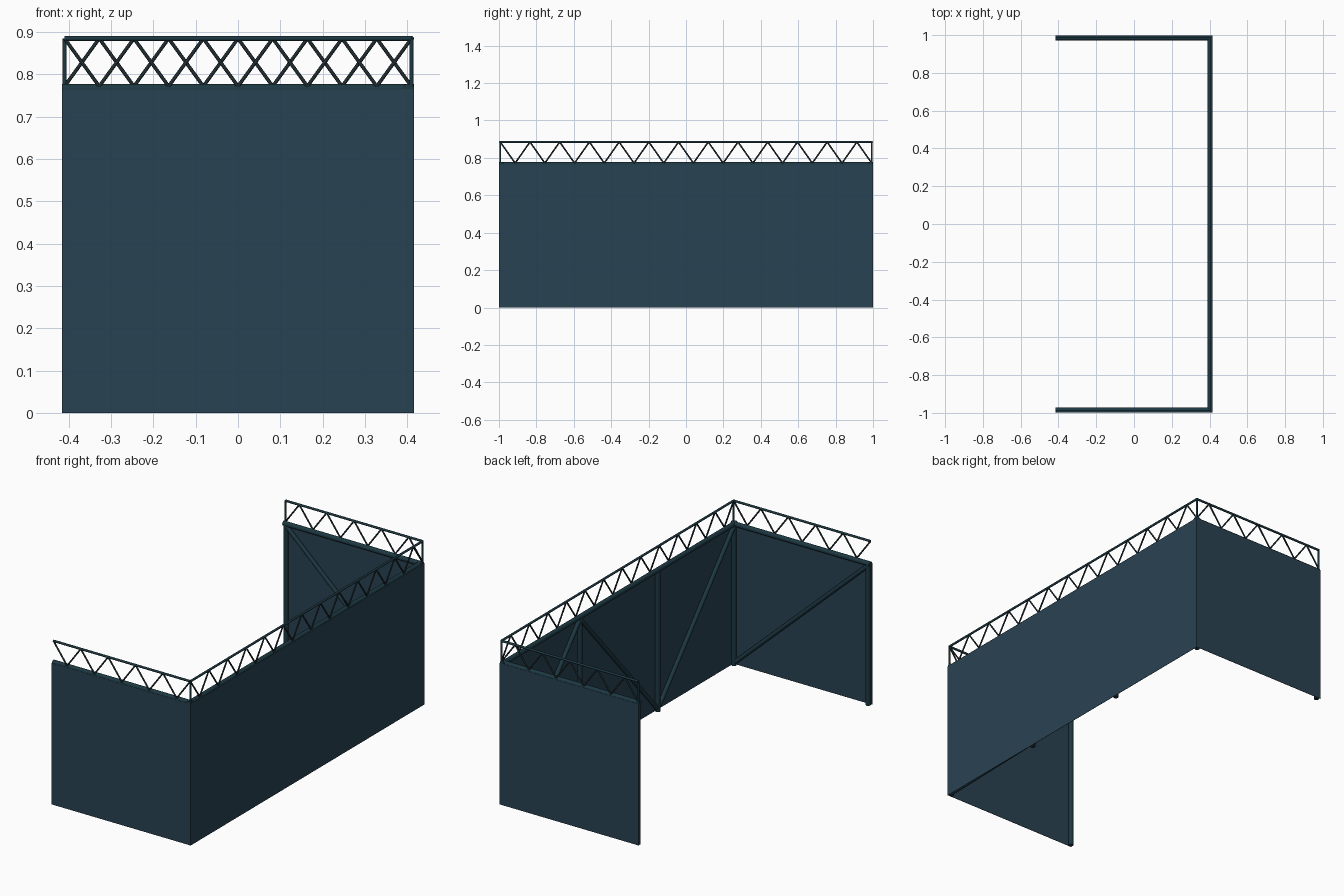
import bpy, bmesh
from mathutils import Vector

if "Cube" in bpy.data.objects:
    bpy.data.objects.remove(bpy.data.objects["Cube"])

X, Y = 0.416, 0.999        # outer half sizes of the U-shaped plan
R = 0.013                  # frame tube radius
XI, YI = X - R - 0.001, Y - R - 0.001   # frame tube centre lines
XT, YT = X - 0.006, Y - 0.006           # truss centre lines
Z_RAIL, Z_LOW, Z_TOP = 0.765, 0.772, 0.885


def material(name, rgb):
    m = bpy.data.materials.new(name)
    m.diffuse_color = (*rgb, 1)
    m.use_nodes = True
    m.node_tree.nodes["Principled BSDF"].inputs["Base Color"].default_value = m.diffuse_color
    return m


PANEL = material("dark_blue_sheet", (0.022, 0.055, 0.085))
STEEL = material("dark_teal_steel", (0.012, 0.04, 0.055))
ROD = material("dark_rod", (0.014, 0.025, 0.03))


def finish(name, bm, mat):
    me = bpy.data.meshes.new(name)
    bm.to_mesh(me)
    bm.free()
    ob = bpy.data.objects.new(name, me)
    bpy.context.collection.objects.link(ob)
    me.materials.append(mat)
    bpy.ops.object.select_all(action='DESELECT')
    ob.select_set(True)
    bpy.context.view_layer.objects.active = ob
    bpy.ops.object.shade_smooth_by_angle(angle=0.8)
    return ob


def tubes(name, segments, radius, mat, sides=12):
    """One object made of straight round tubes between point pairs."""
    bm = bmesh.new()
    for a, b in segments:
        a, b = Vector(a), Vector(b)
        d = b - a
        mtx = d.to_track_quat('Z', 'Y').to_matrix().to_4x4()
        mtx.translation = (a + b) / 2
        bmesh.ops.create_cone(bm, cap_ends=True, segments=sides, radius1=radius,
                              radius2=radius, depth=d.length, matrix=mtx)
    return finish(name, bm, mat)


def sheet(name, lo, hi):
    bm = bmesh.new()
    bmesh.ops.create_cube(bm, size=1)
    lo, hi = Vector(lo), Vector(hi)
    for v in bm.verts:
        v.co = (lo + hi) / 2 + v.co * (hi - lo)
    return finish(name, bm, PANEL)


def truss(name, a, b, count, start_top, posts):
    """Top chord, zigzag rods and end posts between plan points a and b."""
    a, b = Vector((*a, 0)), Vector((*b, 0))
    lift = lambda t, z: a.lerp(b, t) + Vector((0, 0, z))
    tubes(name + "_top_chord", [(lift(0, Z_TOP), lift(1, Z_TOP))], 0.006, STEEL)
    z = lambda i: Z_TOP if (i % 2 == 0) == start_top else Z_LOW
    tubes(name + "_zigzag", [(lift(i / count, z(i)), lift((i + 1) / count, z(i + 1)))
                             for i in range(count)], 0.0042, ROD, 8)
    if posts:
        tubes(name + "_posts", [(lift(t, Z_LOW), lift(t, Z_TOP)) for t in posts],
              0.005, STEEL, 8)


# wall sheets on the outside of the frame
T = 0.002
sheet("side_panel", (X - T, -Y, 0), (X, Y, Z_RAIL))
sheet("front_panel", (-X, -Y, 0), (X, -Y + T, Z_RAIL))
sheet("back_panel", (-X, Y - T, 0), (X, Y, Z_RAIL))

# rails along the top of the sheets
tubes("side_rail", [((XI, -Y, Z_RAIL), (XI, Y, Z_RAIL))], R, STEEL)
for label, s in (("front", -1), ("back", 1)):
    tubes(label + "_rail", [((-X, s * YI, Z_RAIL), (X, s * YI, Z_RAIL))], R, STEEL)

# upright posts
spots = [(XI, y) for y in (-YI, -Y / 3, Y / 3, YI)] + [(-XI, -YI), (-XI, YI)]
tubes("upright_posts", [((x, y, 0), (x, y, Z_RAIL)) for x, y in spots], R, STEEL)

# diagonal braces on the inner face
LO, HI = 0.012, Z_RAIL - 0.01
for label, s in (("front", -1), ("back", 1)):
    tubes(label + "_brace", [((-XI, s * YI, HI), (XI, s * YI, LO))], 0.011, STEEL)
tubes("side_braces", [((XI, -YI, HI), (XI, -Y / 3, LO)),
                      ((XI, Y / 3, HI), (XI, -Y / 3, LO)),
                      ((XI, Y / 3, HI), (XI, YI, LO))], 0.011, STEEL)

# open trusses above the walls
truss("side_truss", (XT, -YT), (XT, YT), 25, True, (0, 1))
truss("front_truss", (-XT, -YT), (XT, -YT), 10, True, ())
truss("back_truss", (-XT, YT), (XT, YT), 10, False, (0,))
